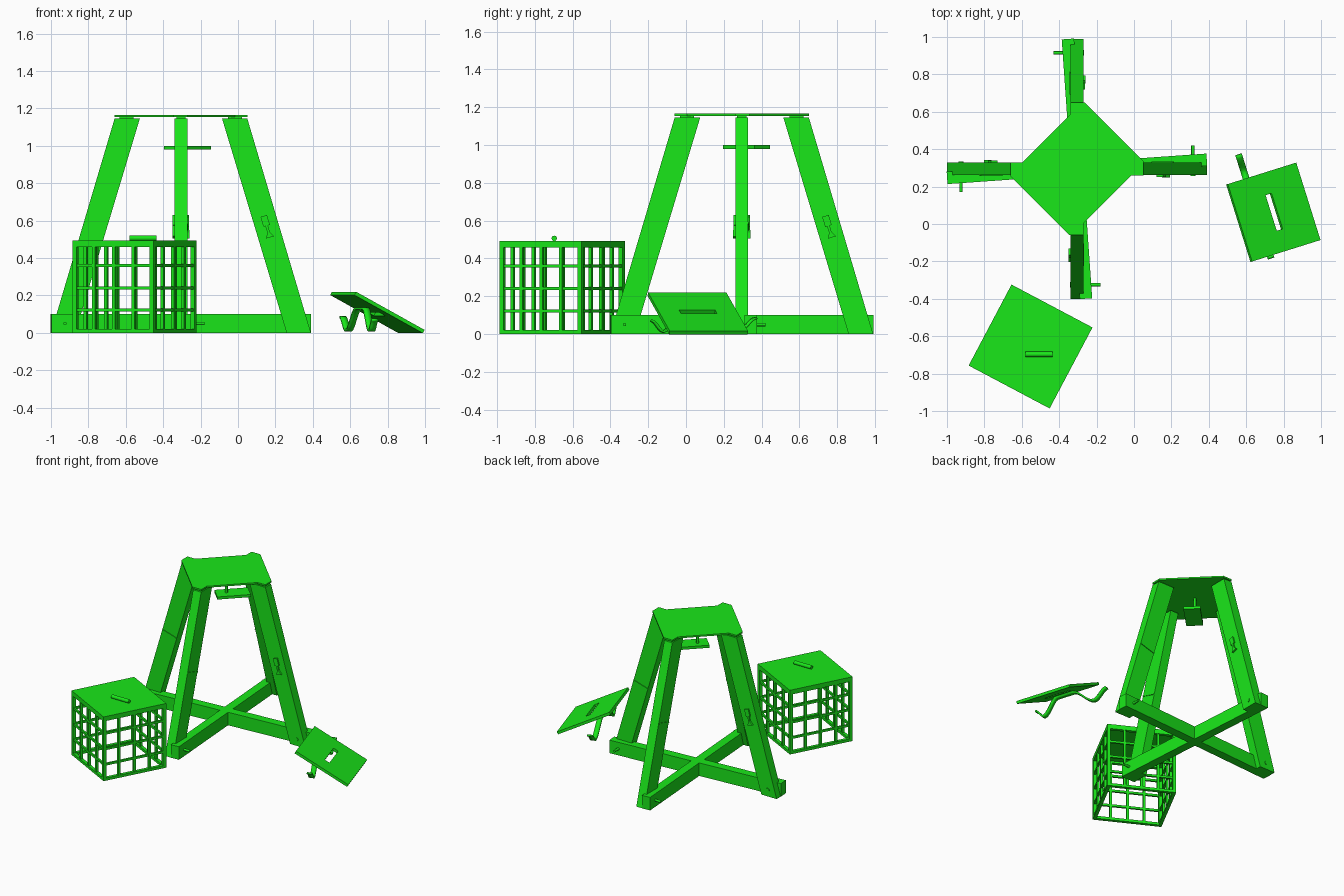
import bpy, bmesh, math
from mathutils import Matrix, Vector

if "Cube" in bpy.data.objects:
    bpy.data.objects.remove(bpy.data.objects["Cube"])

green = bpy.data.materials.new("green")
green.diffuse_color = (0.01, 0.8, 0.01, 1)
green.use_nodes = True
green.node_tree.nodes["Principled BSDF"].inputs["Base Color"].default_value = green.diffuse_color
T, R = Matrix.Translation, Matrix.Rotation
CENTER = T((-0.305, 0.295, 0))


def finish(name, bm):
    bmesh.ops.recalc_face_normals(bm, faces=bm.faces)
    me = bpy.data.meshes.new(name)
    bm.to_mesh(me)
    bm.free()
    me.materials.append(green)
    ob = bpy.data.objects.new(name, me)
    bpy.context.collection.objects.link(ob)
    return ob


def box(bm, m, loc, size):
    bmesh.ops.create_cube(bm, size=1, matrix=m @ T(loc) @ Matrix.Diagonal((*size, 1)))


def rod(bm, m, loc, axis, r, length, seg=16):
    q = Vector((0, 0, 1)).rotation_difference(Vector(axis)).to_matrix().to_4x4()
    bmesh.ops.create_cone(bm, cap_ends=True, segments=seg, radius1=r, radius2=r,
                          depth=length, matrix=m @ T(loc) @ q)


def prism(bm, m, pts, depth):
    # extrude a flat polygon along local z by depth
    f = bm.faces.new([bm.verts.new(m @ Vector((x, y, 0))) for x, y in pts])
    g = bmesh.ops.extrude_face_region(bm, geom=[f])
    d = m.to_3x3() @ Vector((0, 0, depth))
    bmesh.ops.translate(bm, vec=d, verts=[v for v in g['geom'] if isinstance(v, bmesh.types.BMVert)])


# Crossed base beams, slightly skewed against the legs
for i in range(2):
    bm = bmesh.new()
    box(bm, CENTER @ R(math.radians(90 * i + 4), 4, 'Z'), (0, 0, 0.05), (1.392, 0.066, 0.1))
    finish("base_beam", bm)

# Four leaning legs with fittings
lean = math.atan2(0.342, 1.145)
UP = R(math.pi / 2, 4, 'X')  # local xy -> world xz
for i in range(4):
    M = CENTER @ R(math.pi / 2 * i, 4, 'Z')
    bm = bmesh.new()
    prism(bm, M @ T((0, 0.034, 0)) @ UP,
          [(0.565, 0), (0.695, 0), (0.355, 1.145), (0.22, 1.145)], 0.068)
    finish("leg", bm)

    bm = bmesh.new()
    box(bm, M, (0.29, 0, 1.15), (0.075, 0.05, 0.012))
    finish("leg_pad", bm)

    # base bolt
    bm = bmesh.new()
    rod(bm, M, (0.62, 0.045, 0.05), (0, 1, 0), 0.009, 0.16)
    rod(bm, M, (0.62, -0.034, 0.05), (0, 1, 0), 0.014, 0.008)
    finish("bolt", bm)

    # latch on one side of the leg, hinge strip on the other
    L = M @ T((0.459, 0, 0.57)) @ R(-lean, 4, 'Y')
    bm = bmesh.new()
    box(bm, L, (0, -0.037, 0.03), (0.036, 0.014, 0.055))
    box(bm, L, (0, -0.037, -0.012), (0.014, 0.014, 0.04))
    prism(bm, L @ T((0, -0.032, 0)) @ UP, [(-0.022, -0.062), (0.022, -0.062), (0, -0.02)], 0.014)
    finish("latch", bm)
    bm = bmesh.new()
    box(bm, L, (0, 0.035, 0), (0.125, 0.008, 0.008))
    finish("hinge_strip", bm)

# Top plate with tabs over the legs
half = [(0.355, 0.04), (0.355, -0.035), (0.29, -0.035), (0.035, -0.29), (0.035, -0.355), (-0.04, -0.355)]
bm = bmesh.new()
prism(bm, CENTER @ T((0, 0, 1.154)), half + [(-x, -y) for x, y in half], 0.012)
finish("top_plate", bm)

# Plank hung under the plate
bm = bmesh.new()
box(bm, T((-0.27, 0.32, 0.99)) @ R(math.pi / 4, 4, 'Z'), (0, 0, 0), (0.236, 0.118, 0.02))
finish("hanging_plank", bm)
bm = bmesh.new()
rod(bm, CENTER, (0, 0, 1.075), (0, 0, 1), 0.01, 0.165)
finish("hanger_rod", bm)

# Cage: four barred sides
CAGE = T((-0.553, -0.655, 0)) @ R(math.radians(-27.9), 4, 'Z')
S = 0.49
bm = bmesh.new()
for i in range(4):
    M = CAGE @ R(math.pi / 2 * i, 4, 'Z')
    e = S / 2 - 0.012
    box(bm, M, (e, e, 0.24), (0.024, 0.024, 0.48))
    box(bm, M, (0, e, 0.01), (S, 0.024, 0.02))
    box(bm, M, (0, e, 0.468), (S, 0.024, 0.02))
    for k in (-1, 0, 1):
        box(bm, M, (k * 0.119, e, 0.24), (0.018, 0.018, 0.46))
        box(bm, M, (0, e, 0.24 + k * 0.119), (S - 0.02, 0.014, 0.016))
finish("cage_bars", bm)
bm = bmesh.new()
box(bm, CAGE, (0, 0, 0.483), (S, S, 0.02))
finish("cage_lid", bm)
bm = bmesh.new()
rod(bm, Matrix(), (-0.507, -0.697, 0.506), (1, 0, 0), 0.014, 0.145)
finish("cage_handle", bm)

# Tilted board with a slot: local x runs downslope
yaw = T((0.745, 0.0625, 0)) @ R(math.radians(17.4), 4, 'Z')
B = yaw @ T((0, 0, 0.109)) @ R(math.radians(28), 4, 'Y')
bm = bmesh.new()
h, t, sw, sl = 0.217, 0.02, 0.019, 0.1
for s in (-1, 1):
    box(bm, B, (s * (h + sw) / 2, 0, 0), (h - sw, 2 * h, t))
    box(bm, B, (0, s * (h + sl) / 2, 0), (2 * sw, h - sl, t))
finish("slotted_board", bm)

# Bent strip under the board
knots = [(0.35, 0.085), (0.25, 0.012), (0.07, 0.13), (-0.06, 0.13), (-0.165, 0.012), (-0.23, 0.07)]
path = []
for (e0, z0), (e1, z1) in zip(knots, knots[1:]):
    for k in range(6):
        u = k / 6
        path.append((e0 + (e1 - e0) * u, z0 + (z1 - z0) * u * u * (3 - 2 * u)))
path.append(knots[-1])
bm = bmesh.new()
rows = [[bm.verts.new(yaw @ Vector((-0.085 + w, e, z))) for w in (-0.018, 0.018)] for e, z in path]
for a, b in zip(rows, rows[1:]):
    bm.faces.new((a[0], a[1], b[1], b[0]))
strip = finish("bent_strip", bm)
mod = strip.modifiers.new("thickness", 'SOLIDIFY')
mod.thickness = 0.012
mod.offset = 0

# Smooth only the round parts
for ob in bpy.context.scene.objects:
    ob.select_set(ob.name.startswith(("bolt", "cage_handle", "hanger", "bent")))
    if ob.select_get():
        bpy.context.view_layer.objects.active = ob
bpy.ops.object.shade_smooth_by_angle(angle=math.radians(35))
